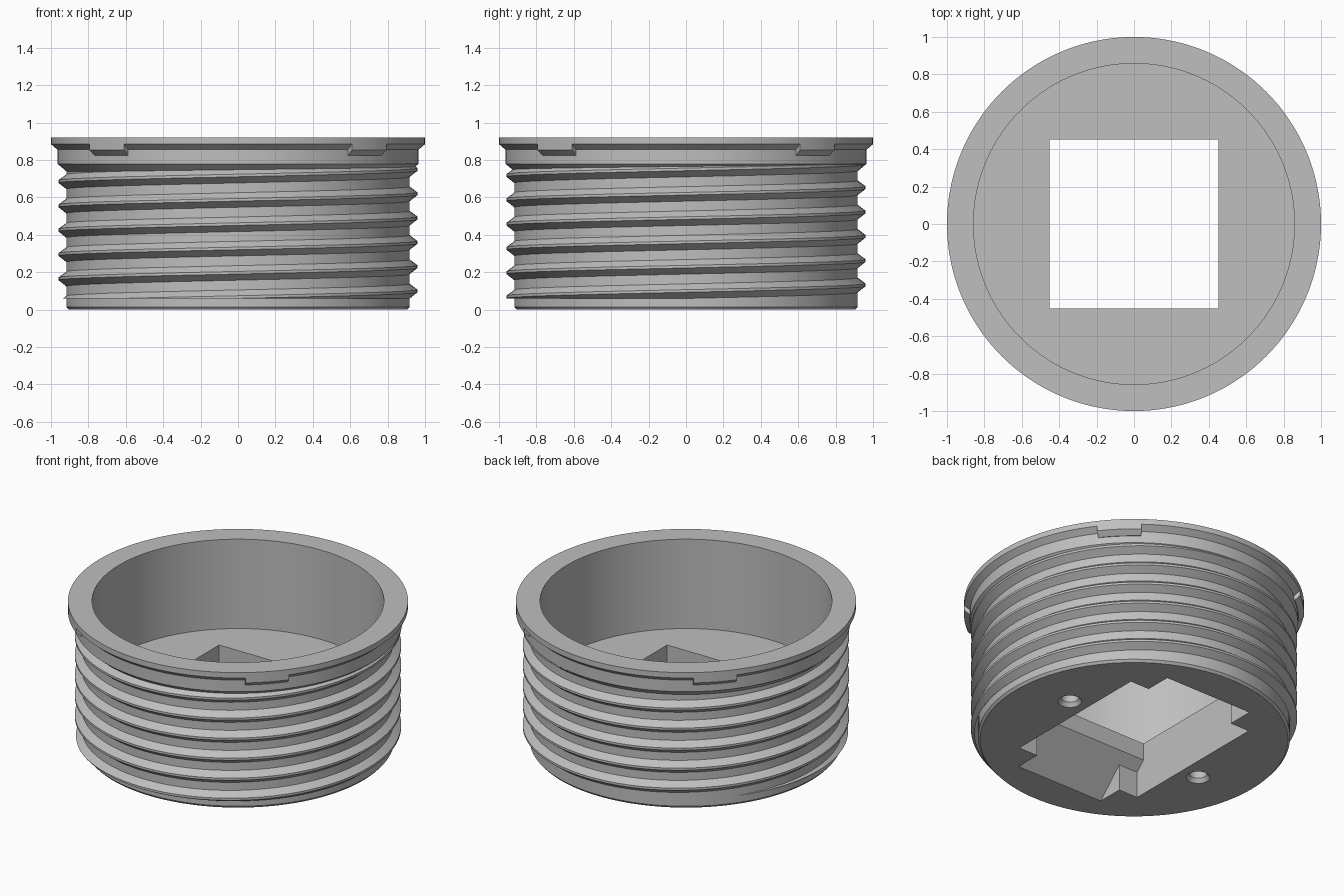
import bpy, bmesh
from math import radians, cos, sin, tau
from mathutils import Vector

cube = bpy.data.objects.get("Cube")
if cube:
    bpy.data.objects.remove(cube, do_unlink=True)

grey = bpy.data.materials.new("plain_grey")
grey.use_nodes = True
GREY = (0.52, 0.52, 0.52, 1)
grey.diffuse_color = GREY
grey.node_tree.nodes["Principled BSDF"].inputs["Base Color"].default_value = GREY


def make_object(name, bm):
    bmesh.ops.recalc_face_normals(bm, faces=bm.faces)
    mesh = bpy.data.meshes.new(name)
    bm.to_mesh(mesh)
    bm.free()
    mesh.materials.append(grey)
    obj = bpy.data.objects.new(name, mesh)
    bpy.context.collection.objects.link(obj)
    return obj


def lathe(name, profile, segments=144):
    """Full revolve of an (r, z) profile that starts and ends on the axis."""
    bm = bmesh.new()
    verts = [bm.verts.new((r, 0, z)) for r, z in profile]
    edges = [bm.edges.new(pair) for pair in zip(verts, verts[1:])]
    bmesh.ops.spin(bm, geom=verts + edges, cent=(0, 0, 0), axis=(0, 0, 1),
                   angle=tau, steps=segments)
    bmesh.ops.remove_doubles(bm, verts=bm.verts, dist=1e-4)
    return make_object(name, bm)


def sweep(profile, start, end, step, rise=0.0):
    """Sweep a closed (r, z) profile around z, rising per turn; angles in degrees."""
    bm = bmesh.new()
    rings = []
    for i in range(round((end - start) / step) + 1):
        deg = start + i * step
        a = radians(deg)
        rings.append([bm.verts.new((r * cos(a), r * sin(a), z + rise * deg / 360))
                      for r, z in profile])
    n = len(profile)
    for a, b in zip(rings, rings[1:]):
        for k in range(n):
            bm.faces.new((a[k], a[(k + 1) % n], b[(k + 1) % n], b[k]))
    bm.faces.new(rings[0])
    bm.faces.new(rings[-1])
    return bm


def prism_cutter(name, half_profile, half_width):
    """Mirror a (y, z) half profile and extrude it along x."""
    bm = bmesh.new()
    outline = half_profile + [(-y, z) for y, z in reversed(half_profile)]
    face = bm.faces.new([bm.verts.new((-half_width, y, z)) for y, z in outline])
    out = bmesh.ops.extrude_face_region(bm, geom=[face])["geom"]
    bmesh.ops.translate(bm, vec=(2 * half_width, 0, 0),
                        verts=[v for v in out if isinstance(v, bmesh.types.BMVert)])
    return make_object(name, bm)


def cut(target, cutter):
    mod = target.modifiers.new(cutter.name, 'BOOLEAN')
    mod.operation = 'DIFFERENCE'
    mod.solver = 'EXACT'
    mod.object = cutter
    bpy.context.view_layer.objects.active = target
    bpy.ops.object.modifier_apply(modifier=mod.name)
    bpy.data.objects.remove(cutter, do_unlink=True)


# Cup body with bottom chamfer, shoulder, top flange and bore
BODY_R = 0.918
FLOOR = 0.34
body = lathe("cup_body", [
    (0, 0), (0.905, 0), (BODY_R, 0.015), (BODY_R, 0.74), (0.965, 0.78),
    (0.965, 0.855), (1, 0.885), (1, 0.92), (0.858, 0.92), (0.858, FLOOR), (0, FLOOR)])

# Square opening through the floor, flaring outwards below along y
cut(body, prism_cutter("square_opening_cutter", [
    (0.51, -0.1), (0.51, 0.17), (0.452, 0.228), (0.452, 0.5)], 0.452))
cut(body, prism_cutter("sloped_slot_cutter", [
    (0.68, -0.1), (0.68, 0), (0.4, 0.28)], 0.315))

# Two blind countersunk holes in the underside
for side in (1, -1):
    hole = lathe("pin_hole_cutter", [
        (0, -0.02), (0.07, -0.02), (0.07, 0), (0.052, 0.025), (0.052, 0.14), (0, 0.14)], 32)
    hole.location = Vector((0.576, 0.1, 0)) * side
    bpy.context.view_layer.update()
    cut(body, hole)

# Right-handed thread, cut flat at its lower start and run out into the shoulder
THREAD_START = 0.1
thread_bm = sweep([(0.9, THREAD_START - 0.042), (BODY_R, THREAD_START - 0.04),
                   (0.96, THREAD_START - 0.007), (0.96, THREAD_START + 0.007),
                   (BODY_R, THREAD_START + 0.038), (0.9, THREAD_START + 0.04)],
                  -300, 1980, 2.5, rise=0.13)
sliced = bmesh.ops.bisect_plane(
    thread_bm, geom=thread_bm.verts[:] + thread_bm.edges[:] + thread_bm.faces[:],
    plane_co=(0, 0, 0.06), plane_no=(0, 0, 1), clear_inner=True)["geom_cut"]
bmesh.ops.triangle_fill(thread_bm, use_beauty=True,
                        edges=[e for e in sliced if isinstance(e, bmesh.types.BMEdge)])
parts = [body, make_object("screw_thread", thread_bm)]

# Four locking tabs under the flange, on the diagonals
for i in range(4):
    middle = 45 + 90 * i
    tab = sweep([(0.95, 0.885), (1, 0.885), (1, 0.853), (0.968, 0.825), (0.95, 0.825)],
                middle - 7.5, middle + 7.5, 2.5)
    parts.append(make_object(f"flange_tab_{i + 1}", tab))

# Smooth round walls, sharp edges
bpy.ops.object.select_all(action='DESELECT')
for obj in parts:
    obj.select_set(True)
bpy.context.view_layer.objects.active = body
bpy.ops.object.shade_smooth_by_angle(angle=radians(20))
